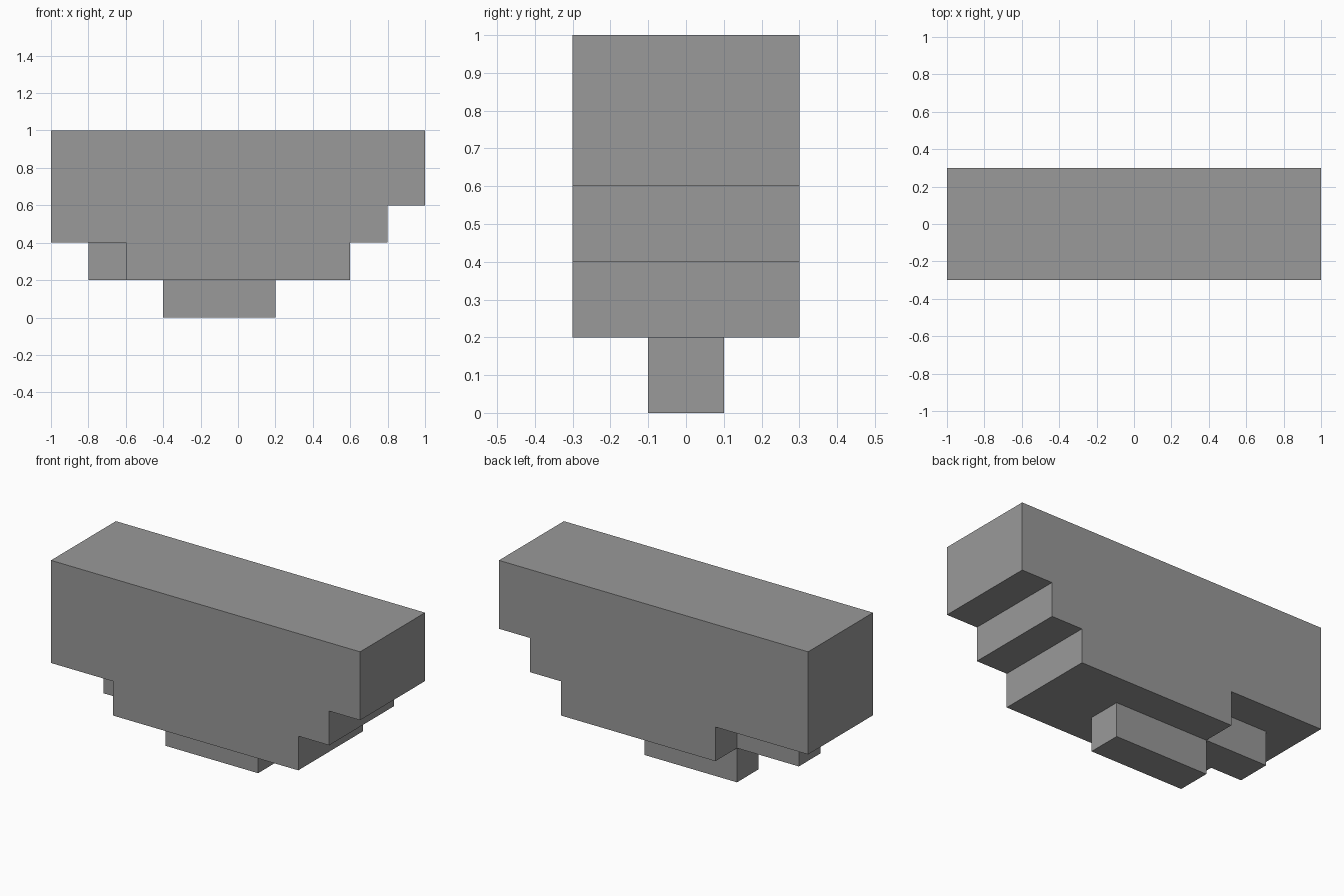
import bpy
import bmesh

cube = bpy.data.objects.get("Cube")
if cube:
    bpy.data.objects.remove(cube, do_unlink=True)

# Single flat grey
grey = bpy.data.materials.new("mid_grey")
grey.use_nodes = True
colour = (0.32, 0.32, 0.32, 1)
grey.diffuse_color = colour
grey.node_tree.nodes["Principled BSDF"].inputs["Base Color"].default_value = colour


def extrude_profile(name, outline, y_front, y_back):
    """Extrude an x-z outline along y into a closed solid."""
    bm = bmesh.new()
    face = bm.faces.new([bm.verts.new((x, y_front, z)) for x, z in outline])
    result = bmesh.ops.extrude_face_region(bm, geom=[face])
    moved = [v for v in result["geom"] if isinstance(v, bmesh.types.BMVert)]
    bmesh.ops.translate(bm, verts=moved, vec=(0, y_back - y_front, 0))
    bmesh.ops.recalc_face_normals(bm, faces=bm.faces)
    mesh = bpy.data.meshes.new(name)
    bm.to_mesh(mesh)
    bm.free()
    mesh.materials.append(grey)
    obj = bpy.data.objects.new(name, mesh)
    bpy.context.collection.objects.link(obj)
    return obj


def block(name, x0, x1, y0, y1, z0, z1):
    return extrude_profile(name, [(x0, z0), (x1, z0), (x1, z1), (x0, z1)], y0, y1)


# Main body with a staircase under its +x end
extrude_profile("stepped_body", [
    (-1, 1), (-1, 0.4), (-0.4, 0.4), (-0.4, 0.2), (0.6, 0.2),
    (0.6, 0.4), (0.8, 0.4), (0.8, 0.6), (1, 0.6), (1, 1)], -0.3, 0.3)

# Stepped blocks under the -x end, front and middle rows
block("front_lower_block", -0.6, -0.4, -0.3, -0.1, 0.2, 0.4)
block("middle_lower_block", -0.8, -0.4, -0.1, 0.1, 0.2, 0.4)

# Narrow foot under the middle row
block("foot", -0.4, 0.2, -0.1, 0.1, 0, 0.2)
